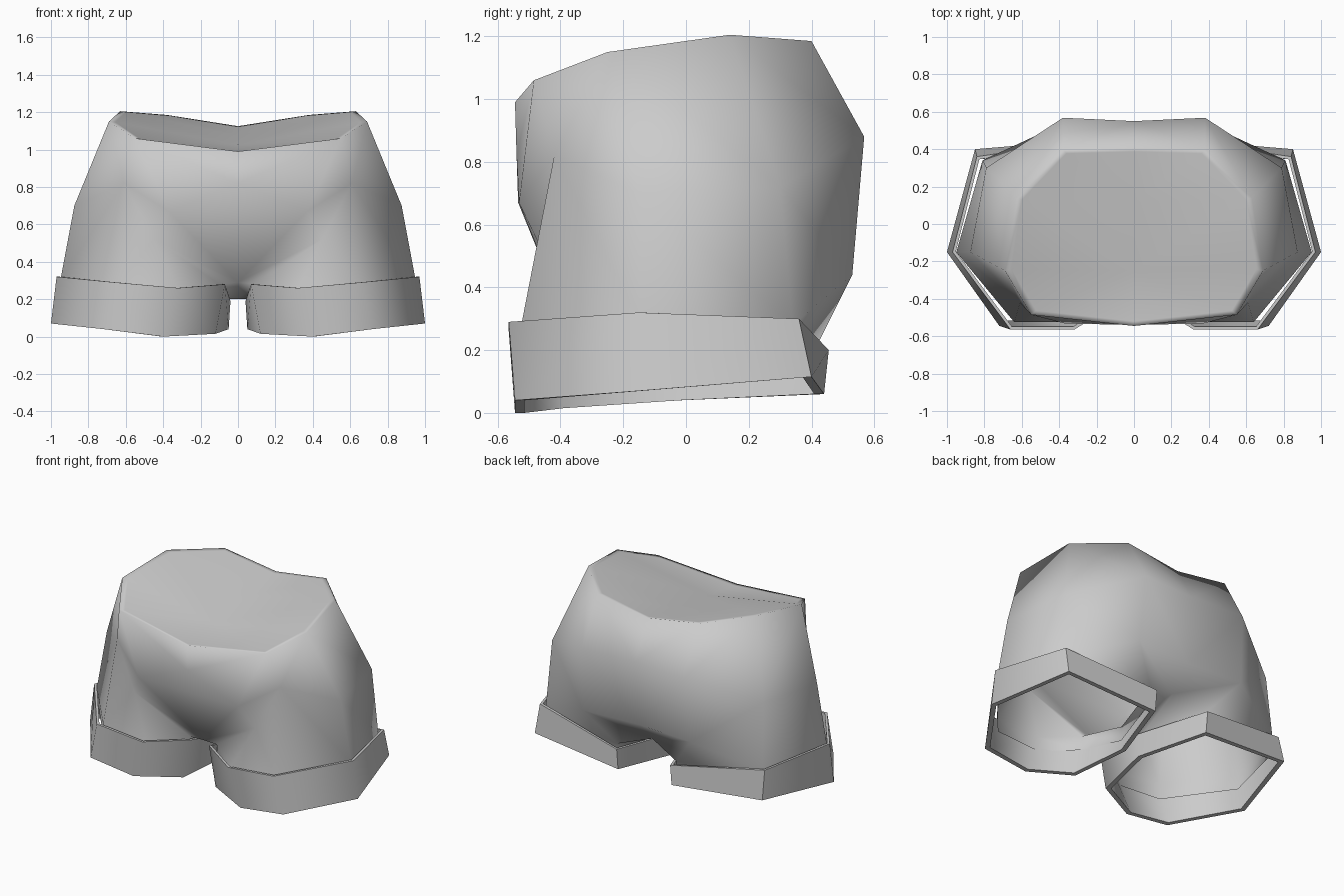
import bpy, bmesh, math
from mathutils import Vector

if "Cube" in bpy.data.objects:
    bpy.data.objects.remove(bpy.data.objects["Cube"])

fabric = bpy.data.materials.new("grey_fabric")
fabric.diffuse_color = (0.6, 0.6, 0.6, 1)
fabric.use_nodes = True
fabric.node_tree.nodes["Principled BSDF"].inputs["Base Color"].default_value = fabric.diffuse_color


def make_part(name, verts, faces, angle):
    """Mesh of the right half, mirrored across x = 0, smooth shaded."""
    me = bpy.data.meshes.new(name)
    me.from_pydata(verts, [], faces)
    bm = bmesh.new()
    bm.from_mesh(me)
    bmesh.ops.recalc_face_normals(bm, faces=bm.faces)
    # make sure the shell points outwards
    side = max(bm.faces, key=lambda f: f.calc_center_median().x)
    if side.normal.x < 0:
        bmesh.ops.reverse_faces(bm, faces=bm.faces)
    bm.to_mesh(me)
    bm.free()
    ob = bpy.data.objects.new(name, me)
    bpy.context.collection.objects.link(ob)
    me.materials.append(fabric)
    mod = ob.modifiers.new("mirror", 'MIRROR')
    mod.use_clip = True
    mod.merge_threshold = 0.002
    bpy.ops.object.select_all(action='DESELECT')
    ob.select_set(True)
    bpy.context.view_layer.objects.active = ob
    bpy.ops.object.modifier_apply(modifier="mirror")
    bpy.ops.object.shade_smooth_by_angle(angle=math.radians(angle))
    return ob


# --- shorts body: rings run from front centre round the side to back centre
P = {}
rings = {
    # waist rim
    "r": [(0, -.545, .99), (.55, -.485, 1.06), (.69, -.25, 1.15),
          (.63, .14, 1.205), (.38, .40, 1.185), (0, .41, 1.125)],
    # hips
    "m": [(0, -.54, .82), (.61, -.42, .82), (.875, -.15, .70),
          (.79, .30, .72), (.38, .568, .88), (0, .55, .88)],
    # leg opening: outer, front outer, front inner, inner, crotch, back inner, back outer
    "l": [(.95, -.15, .30), (.64, -.525, .28), (.32, -.525, .26), (.10, -.37, .28),
          (.08, -.02, .20), (.22, .42, .22), (.81, .34, .28)],
}
for key, pts in rings.items():
    for i, p in enumerate(pts):
        P[f"{key}{i}"] = p
# tucked leg edge inside the cuff
for i, p in enumerate(rings["l"]):
    P[f"t{i}"] = (.48 + (p[0] - .48) * .99, p[1] * .99, p[2] - .10)
# narrow inner rim of the waist
for i, p in enumerate(rings["r"]):
    P[f"w{i}"] = (p[0] * .95, -.05 + (p[1] + .05) * .95, p[2] - .004)
# waist cap centre line, belly, groin, crotch and seat
P.update(c1=(0, -.25, 1.025), c2=(0, .12, 1.075),
         h0=(0, -.535, .67), h1=(.37, -.532, .67), groin=(.45, -.46, .52),
         cf=(0, -.38, .29), cm=(0, -.06, .20), cb=(0, .36, .29),
         h4=(.40, .53, .44), h5=(0, .505, .44))

F = [(f"r{i}", f"r{i+1}", f"w{i+1}", f"w{i}") for i in range(5)]
F += [(f"l{i}", f"l{(i+1) % 7}", f"t{(i+1) % 7}", f"t{i}") for i in range(7)]
F += [tuple(s.split()) for s in (
    # waist cap
    "w0 w1 c1", "w1 w2 c1", "c1 w2 w3 c2", "c2 w3 w4", "c2 w4 w5",
    # belly and front of the legs
    "r0 r1 m0", "m0 r1 h1 h0", "r1 m1 h1", "r1 r2 m1", "r2 m2 m1",
    "h0 h1 cf", "h1 groin cf", "h1 m1 groin", "m1 l1 groin",
    "groin l1 l2", "groin l2 l3 cf", "m1 m2 l0 l1",
    # sides and seat
    "r2 r3 m3 m2", "m2 m3 l6 l0", "r3 r4 m4 m3", "r4 r5 m5 m4",
    "m3 m4 h4", "m3 h4 l6", "m4 m5 h5 h4", "l6 h4 l5", "h4 h5 cb l5",
    # crotch
    "cf l3 cm", "cm l3 l4", "cm l4 cb", "cb l4 l5")]
names = list(P)
make_part("shorts_body", [P[n] for n in names],
          [[names.index(n) for n in f] for f in F], 120)

# --- folded leg cuffs: seven-sided bands with an inner wall
top = [(.97, -.15, .32), (.66, -.565, .29), (.32, -.565, .26),
       (.07, -.41, .28), (.04, -.02, .19), (.20, .455, .20), (.84, .36, .30)]
low = [(1.0, -.15, .07), (.72, -.545, .04), (.40, -.545, 0),
       (.12, -.41, .015), (.05, -.02, .04), (.20, .44, .06), (.85, .40, .115)]
N = len(top)


def inset(ring, d):
    """Move every corner inwards so each wall shifts by d."""
    out = []
    for i in range(N):
        a, b, c = (Vector(ring[(i + k) % N]) for k in (-1, 0, 1))
        u, v = (b - a).xy.normalized(), (c - b).xy.normalized()
        nu, nv = Vector((u.y, -u.x)), Vector((v.y, -v.x))
        s = (nu + nv) / (1 + nu.dot(nv)) * d
        out.append((b.x + s.x, b.y + s.y, b.z))
    return out


loops = [top, low, inset(low, .03), inset(top, .016)]
verts = [p for ring in loops for p in ring]
faces = [(r * N + i, r * N + (i + 1) % N,
          (r + 1) % 4 * N + (i + 1) % N, (r + 1) % 4 * N + i)
         for r in range(4) for i in range(N)]
make_part("leg_cuffs", verts, faces, 62)
